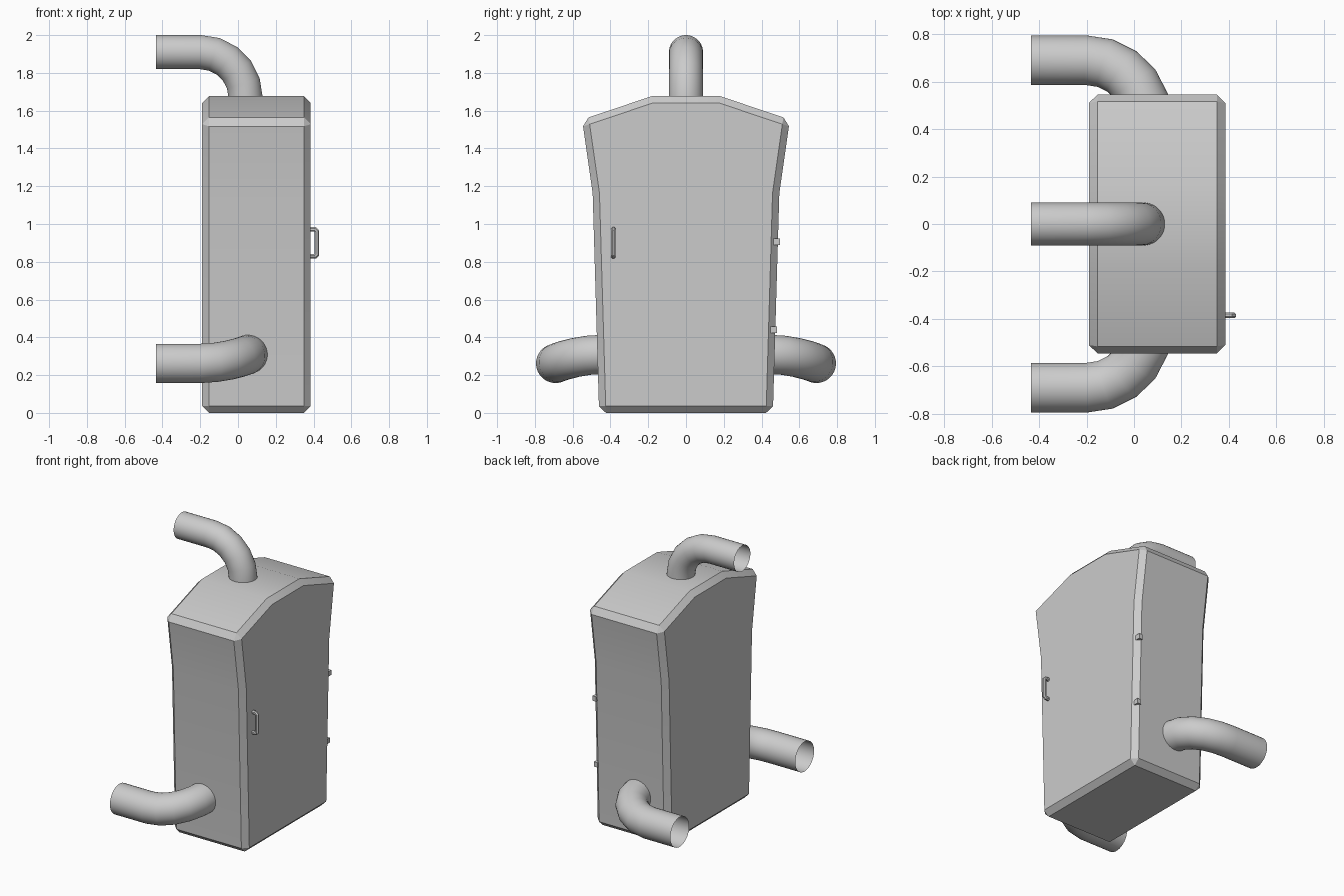
import bpy, bmesh, math
from mathutils import Vector

if "Cube" in bpy.data.objects:
    bpy.data.objects.remove(bpy.data.objects["Cube"])


def finish(obj, angle):
    bpy.ops.object.select_all(action='DESELECT')
    obj.select_set(True)
    bpy.context.view_layer.objects.active = obj
    bpy.ops.object.shade_smooth_by_angle(angle=math.radians(angle))


def mesh_object(name, bm, angle=30):
    bmesh.ops.recalc_face_normals(bm, faces=bm.faces)
    me = bpy.data.meshes.new(name)
    bm.to_mesh(me)
    bm.free()
    obj = bpy.data.objects.new(name, me)
    bpy.context.collection.objects.link(obj)
    finish(obj, angle)
    return obj


def tube(name, points, radius, sides, caps=False, angle=50):
    """Round tube along a path, rings turned to bisect each bend."""
    pts = [Vector(p) for p in points]
    dirs = [(b - a).normalized() for a, b in zip(pts, pts[1:])]
    # carry an initial ring along the path by projecting it onto each mitre plane
    u = dirs[0].orthogonal().normalized()
    v = dirs[0].cross(u)
    ring = [pts[0] + radius * (u * math.cos(a) + v * math.sin(a))
            for a in (2 * math.pi * (i + 0.5) / sides for i in range(sides))]
    bm = bmesh.new()
    rings = [[bm.verts.new(p) for p in ring]]
    for i in range(1, len(pts)):
        d = dirs[i - 1]
        n = (d + dirs[i]).normalized() if i < len(dirs) else d
        ring = [p + d * ((pts[i] - p).dot(n) / d.dot(n)) for p in ring]
        rings.append([bm.verts.new(p) for p in ring])
    for a, b in zip(rings, rings[1:]):
        for i in range(sides):
            j = (i + 1) % sides
            bm.faces.new((a[i], a[j], b[j], b[i]))
    if caps:
        bm.faces.new(rings[0])
        bm.faces.new(rings[-1])
    return mesh_object(name, bm, angle)


# cabinet: tapered profile extruded in x, sharp edges chamfered
half = [(0.46, 0), (0.494, 1.16), (0.55, 1.553), (0.18, 1.677)]
profile = half + [(-y, z) for y, z in reversed(half)]
bm = bmesh.new()
face = bm.faces.new([bm.verts.new((-0.19, y, z)) for y, z in profile])
ext = bmesh.ops.extrude_face_region(bm, geom=[face])
moved = [g for g in ext['geom'] if isinstance(g, bmesh.types.BMVert)]
bmesh.ops.translate(bm, verts=moved, vec=(0.575, 0, 0))
# the source face may be kept or removed by the extrude: guarantee a closed end
open_edges = [e for e in bm.edges if len(e.link_faces) == 1]
if open_edges:
    bmesh.ops.holes_fill(bm, edges=open_edges)
bmesh.ops.recalc_face_normals(bm, faces=bm.faces)
sharp = [e for e in bm.edges if e.calc_face_angle(0) > math.radians(35)]
bmesh.ops.bevel(bm, geom=sharp, offset=0.036, segments=1, affect='EDGES')
mesh_object("cabinet_body", bm)

# top pipe: rises from the roof and bends back over -x
STEPS = 5
angles = [math.pi / 2 * i / STEPS for i in range(STEPS + 1)]
path = [(0.04, 0, 1.62)]
path += [(-0.2 + 0.24 * math.cos(a), 0, 1.67 + 0.24 * math.sin(a)) for a in angles]
path.append((-0.435, 0, 1.91))
tube("top_pipe", path, 0.09, 32)

# side pipes: leave each flank, drop slightly and bend to -x
for side, label in ((1, "back"), (-1, "front")):
    path = [(0.055, side * 0.42, 0.31)]
    for i, a in enumerate(angles):
        t = i / STEPS
        drop = 0.048 * t * t * (3 - 2 * t)
        path.append((-0.2 + 0.255 * math.cos(a),
                     side * (0.44 + 0.25 * math.sin(a)), 0.31 - drop))
    path.append((-0.435, side * 0.69, 0.262))
    tube(label + "_side_pipe", path, 0.104, 32)

# door handle: bracket on the +x face
handle = [(0.375, 0.829), (0.408, 0.829), (0.418, 0.839),
          (0.418, 0.961), (0.408, 0.971), (0.375, 0.971)]
tube("door_handle", [(x, -0.385, z) for x, z in handle], 0.013, 8, True, 30)

# door hinges: small blocks on the chamfer opposite the handle
for i, (y, z) in enumerate(((0.464, 0.44), (0.48, 0.907))):
    bm = bmesh.new()
    bmesh.ops.create_cube(bm, size=1)
    bmesh.ops.scale(bm, verts=bm.verts, vec=(0.028, 0.036, 0.034))
    bmesh.ops.translate(bm, verts=bm.verts, vec=(0.36, y, z))
    mesh_object(f"door_hinge_{i + 1}", bm)
